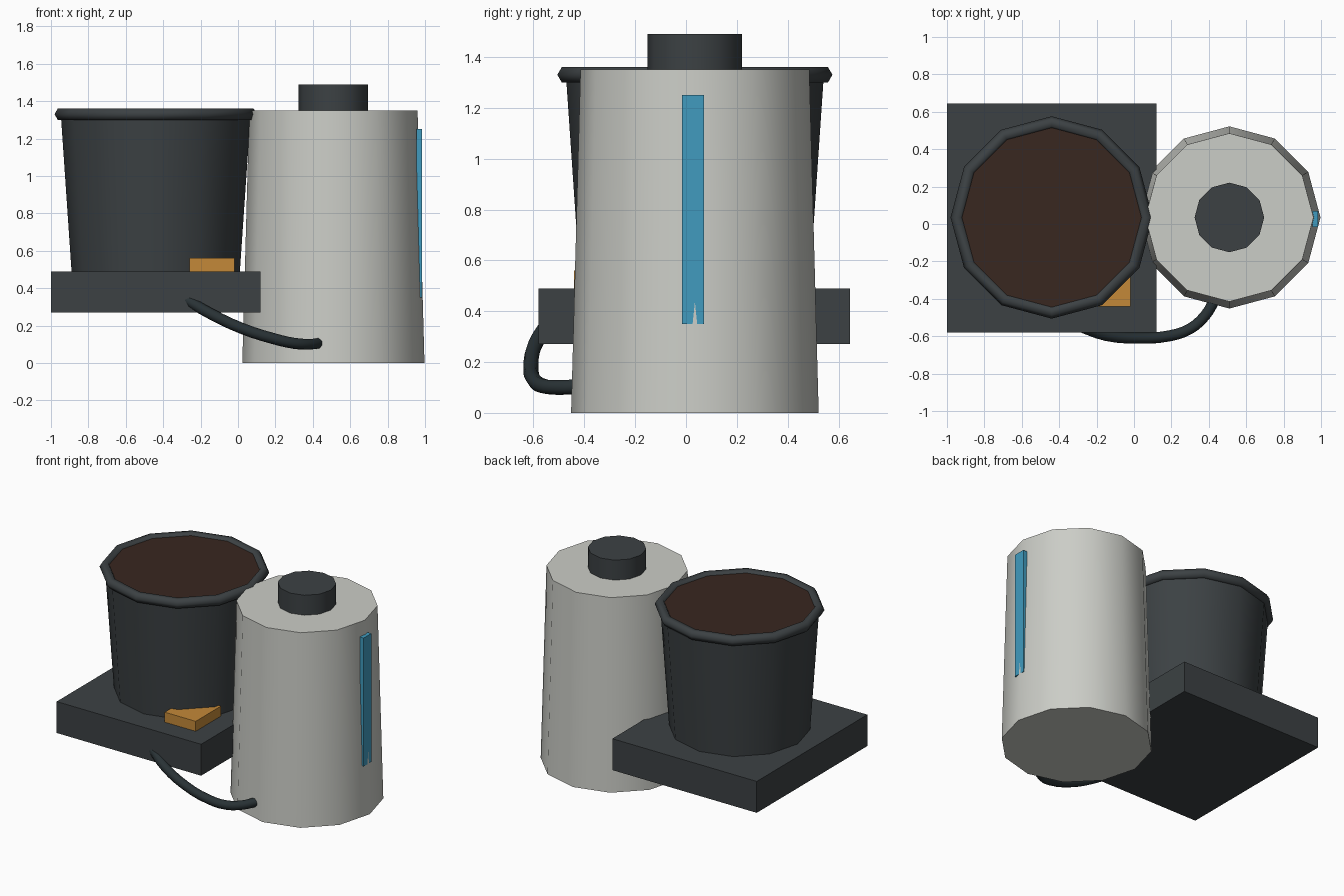
import bpy
from math import radians

if "Cube" in bpy.data.objects:
    bpy.data.objects.remove(bpy.data.objects["Cube"])


def material(name, rgb):
    m = bpy.data.materials.new(name)
    m.diffuse_color = (*rgb, 1)
    m.use_nodes = True
    m.node_tree.nodes["Principled BSDF"].inputs["Base Color"].default_value = m.diffuse_color
    return m


DARK = material("dark_slate", (0.045, 0.053, 0.057))
HOSE = material("hose_black", (0.022, 0.032, 0.036))
PALE = material("pale_grey", (0.60, 0.61, 0.57))
SOIL = material("soil_brown", (0.040, 0.020, 0.014))
BLUE = material("gauge_blue", (0.052, 0.33, 0.52))
ORANGE = material("sensor_orange", (0.55, 0.25, 0.04))


def finish(name, mat, angle=None):
    ob = bpy.context.object
    ob.name = name
    ob.data.materials.append(mat)
    if angle:
        bpy.ops.object.shade_smooth_by_angle(angle=radians(angle))
    return ob


def box(name, lo, hi, mat):
    bpy.ops.mesh.primitive_cube_add(size=1, location=[(a + b) / 2 for a, b in zip(lo, hi)])
    bpy.context.object.scale = [b - a for a, b in zip(lo, hi)]
    bpy.ops.object.transform_apply(location=False, rotation=False, scale=True)
    return finish(name, mat)


def drum(name, x, r_bottom, r_top, z0, z1, mat):
    bpy.ops.mesh.primitive_cone_add(vertices=12, radius1=r_bottom, radius2=r_top,
                                    depth=z1 - z0, location=(x, CY, (z0 + z1) / 2))
    return finish(name, mat, 40)


CY = 0.035
POT_X, TANK_X = -0.44, 0.51

# Raised base with the plant pot on it
box("base", (-1.0, -0.58, 0.27), (0.12, 0.645, 0.49), DARK)
drum("pot", POT_X, 0.45, 0.507, 0.49, 1.325, DARK)
drum("soil", POT_X, 0.48, 0.48, 1.28, 1.345, SOIL)
bpy.ops.mesh.primitive_torus_add(major_segments=12, minor_segments=6, major_radius=0.506,
                                 minor_radius=0.035, location=(POT_X, CY, 1.33))
finish("pot_rim", DARK, 70)

# Small orange block beside the pot
box("sensor_block", (-0.26, -0.44, 0.49), (-0.02, -0.16, 0.56), ORANGE)

# Water tank, cap and level gauge
drum("tank", TANK_X, 0.487, 0.45, 0, 1.35, PALE)
drum("tank_cap", TANK_X, 0.186, 0.186, 1.35, 1.49, DARK)
box("level_gauge", (0.955, -0.015, 0.35), (0.985, 0.07, 1.25), BLUE)

# Hose sagging from the base to the foot of the tank
path = [(-0.28, -0.55, 0.34), (-0.15, -0.595, 0.265), (0.02, -0.61, 0.185), (0.19, -0.598, 0.13),
        (0.30, -0.56, 0.105), (0.38, -0.49, 0.10), (0.43, -0.41, 0.105)]
curve = bpy.data.curves.new("hose", "CURVE")
curve.dimensions = "3D"
curve.bevel_depth = 0.03
curve.bevel_resolution = 2
curve.use_fill_caps = True
curve.resolution_u = 3
spline = curve.splines.new("BEZIER")
spline.bezier_points.add(len(path) - 1)
for p, co in zip(spline.bezier_points, path):
    p.co = co
    p.handle_left_type = p.handle_right_type = "AUTO"
hose = bpy.data.objects.new("hose", curve)
curve.materials.append(HOSE)
bpy.context.collection.objects.link(hose)
